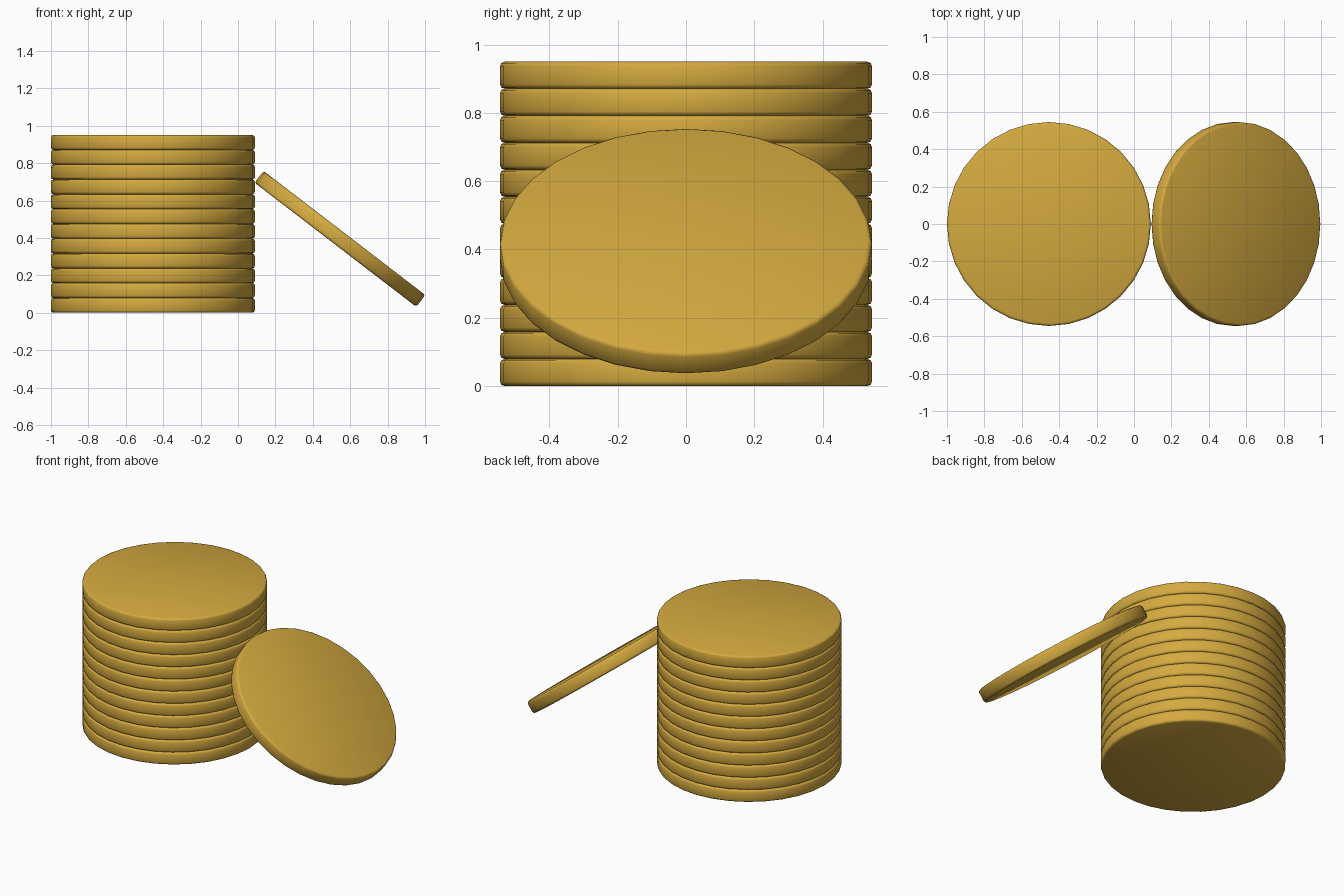
import bpy
import math

if "Cube" in bpy.data.objects:
    bpy.data.objects.remove(bpy.data.objects["Cube"])

RADIUS = 0.545
COUNT = 12
THICK = 0.95 / COUNT

gold = bpy.data.materials.new("gold")
gold.diffuse_color = (0.66, 0.40, 0.05, 1.0)
gold.use_nodes = True
gold.node_tree.nodes["Principled BSDF"].inputs["Base Color"].default_value = gold.diffuse_color


def coin(name, location, tilt=0.0):
    """A thin disc with softly rounded rims."""
    bpy.ops.mesh.primitive_cylinder_add(vertices=32, radius=RADIUS, depth=THICK,
                                        location=location, rotation=(0, tilt, 0))
    ob = bpy.context.object
    ob.name = name
    ob.data.materials.append(gold)
    bpy.ops.object.shade_smooth()
    bevel = ob.modifiers.new("rounded_rim", 'BEVEL')
    bevel.width = 0.013
    bevel.segments = 2
    bevel.limit_method = 'ANGLE'
    bevel.angle_limit = math.radians(40)
    return ob


# Stack of coins
for i in range(COUNT):
    coin(f"stacked_coin_{i + 1}", (-0.455, 0, THICK * (i + 0.5)))

# Single coin leaning against the stack
coin("leaning_coin", (0.545, 0, 0.395), math.radians(37.5))
